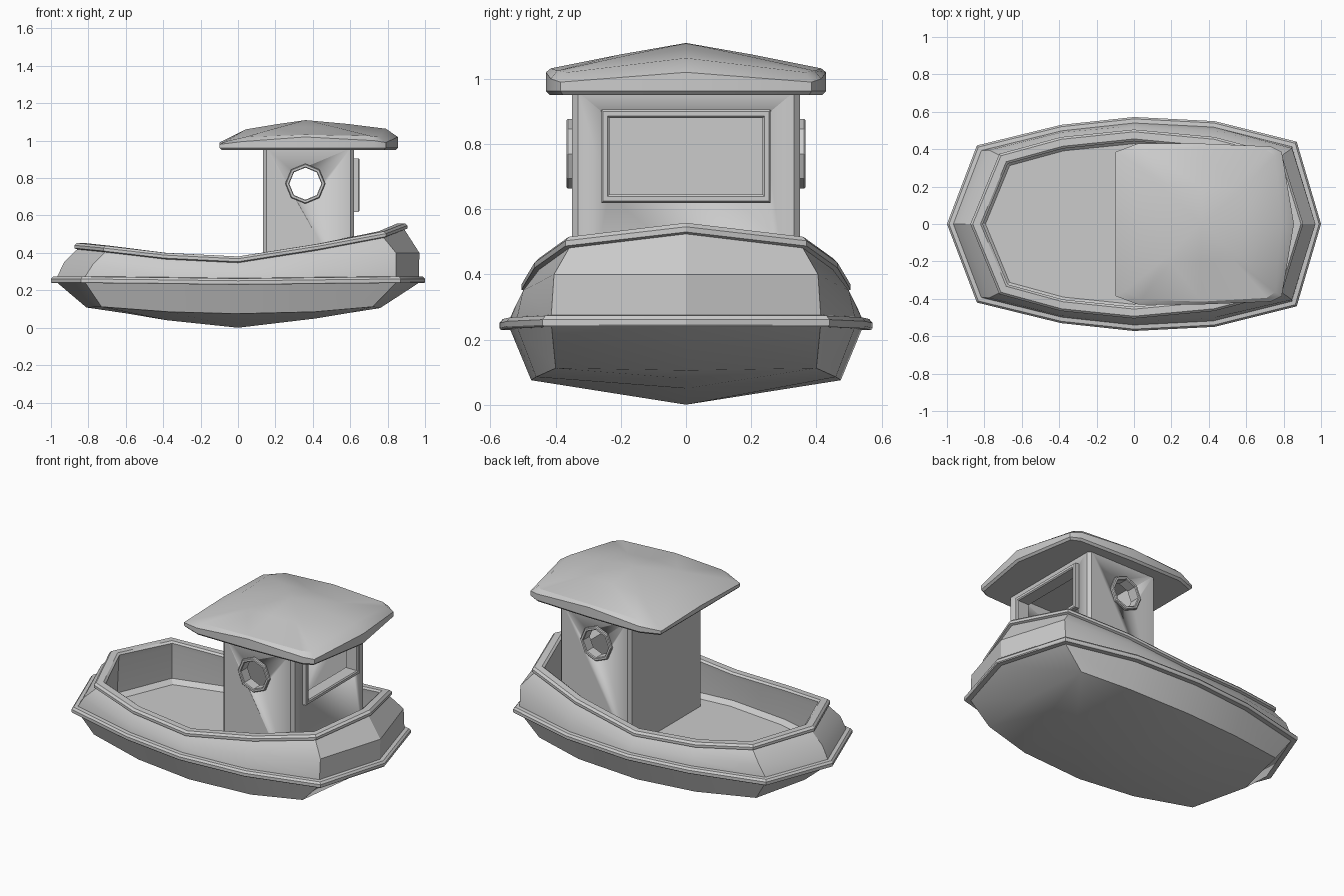
import bpy, bmesh, math
from mathutils import Vector

if "Cube" in bpy.data.objects:
    bpy.data.objects.remove(bpy.data.objects["Cube"])


def finish(bm, name, angle=30):
    bmesh.ops.remove_doubles(bm, verts=bm.verts, dist=0.0005)
    bmesh.ops.recalc_face_normals(bm, faces=bm.faces)
    me = bpy.data.meshes.new(name)
    bm.to_mesh(me)
    bm.free()
    ob = bpy.data.objects.new(name, me)
    bpy.context.collection.objects.link(ob)
    bpy.ops.object.select_all(action='DESELECT')
    ob.select_set(True)
    bpy.context.view_layer.objects.active = ob
    bpy.ops.object.shade_smooth_by_angle(angle=math.radians(angle))
    return ob


def full(half):
    """Mirror a stern-to-bow half outline into a closed ring."""
    return [Vector(p) for p in half] + [Vector((x, -y, z)) for x, y, z in half[-2:0:-1]]


def offset(ring, d, dz=0.0, z=None):
    """Push a ring outwards by d in plan, and raise it by dz or flatten it to z."""
    out, n = [], len(ring)
    for i, p in enumerate(ring):
        a = (p - ring[i - 1]).to_2d().normalized()
        b = (ring[(i + 1) % n] - p).to_2d().normalized()
        na, nb = Vector((-a.y, a.x)), Vector((-b.y, b.x))
        m = (na + nb) / (1 + na.dot(nb))
        out.append(Vector((p.x + m.x * d, p.y + m.y * d, p.z + dz if z is None else z)))
    return out


def loft(rings, name, cap_start=False, cap_end=False, closed=False, angle=30):
    bm = bmesh.new()
    vs = [[bm.verts.new(p) for p in r] for r in rings]
    n = len(vs[0])
    pairs = list(zip(vs, vs[1:])) + ([(vs[-1], vs[0])] if closed else [])
    for a, b in pairs:
        for i in range(n):
            j = (i + 1) % n
            bm.faces.new((a[i], a[j], b[j], b[i]))
    if cap_start:
        bm.faces.new(vs[0])
    if cap_end:
        bm.faces.new(vs[-1])
    bmesh.ops.dissolve_degenerate(bm, dist=0.0005, edges=bm.edges)
    return finish(bm, name, angle)


# Hull: keel, chine, rub rail, waist, rim and deck joined in one shell
keel = full([(-.81, 0, .108), (-.6, 0, .077), (-.38, 0, .04), (0, 0, 0),
             (.42, 0, .05), (.6, 0, .08), (.76, 0, .105)])
chine = full([(-.81, 0, .108), (-.73, .36, .112), (-.37, .44, .085), (0, .475, .075),
              (.41, .46, .085), (.72, .4, .112), (.76, 0, .105)])
rail = full([(-1, 0, .257), (-.84, .42, .257), (-.39, .53, .252), (0, .572, .247),
             (.43, .55, .252), (.87, .44, .257), (1, 0, .257)])
waist = full([(-.93, 0, .35), (-.775, .395, .34), (-.39, .49, .315), (0, .525, .3),
              (.43, .5, .35), (.845, .405, .4), (.97, 0, .4)])
rim = full([(-.875, 0, .425), (-.72, .375, .41), (-.39, .465, .372), (0, .505, .353),
            (.43, .465, .42), (.79, .37, .487), (.905, 0, .53)])
loft([keel, chine,
      offset(rail, -.033, -.018), offset(rail, -.004, -.018), offset(rail, 0, -.012),
      offset(rail, 0, .004), offset(rail, -.01, .016), offset(rail, -.032, .018),
      waist,
      offset(rim, -.014, -.006), offset(rim, 0, 0), offset(rim, 0, .016),
      offset(rim, -.012, .028), offset(rim, -.05, .028), offset(rim, -.062, .018),
      offset(rim, -.058, -.01), offset(rim, -.048, z=.205), offset(rim, -.075, z=.18)],
     "hull", cap_end=True)


# Cabin: hollow box with chamfered corners, a front window and two portholes
def box(x0, x1, y, z0, z1, name, ch=0.0):
    pts = [(x0, -y + ch), (x0, y - ch), (x0 + ch, y), (x1 - ch, y),
           (x1, y - ch), (x1, -y + ch), (x1 - ch, -y), (x0 + ch, -y)]
    if ch == 0:
        pts = [(x0, -y), (x0, y), (x1, y), (x1, -y)]
    return loft([[Vector((px, py, z)) for px, py in pts] for z in (z0, z1)], name, True, True)


def octagon(r, y):
    return [Vector((.36 + r * math.cos(k * math.pi / 4), y, .77 + r * math.sin(k * math.pi / 4)))
            for k in range(8)]


def rect(x, w, h):
    return [Vector((x, sy * w, .7625 + sz * h)) for sy, sz in ((-1, -1), (1, -1), (1, 1), (-1, 1))]


cabin = box(.135, .62, .35, .17, .96, "cabin", .018)
cutters = [box(.185, .57, .3, .2, .945, "room_cutter"),
           loft([rect(.5, .237, .119), rect(.7, .237, .119)], "window_cutter", True, True),
           loft([octagon(.088, -.5), octagon(.088, .5)], "porthole_cutter", True, True)]
for c in cutters:
    c.hide_render = True
    bpy.ops.object.select_all(action='DESELECT')
    cabin.select_set(True)
    bpy.context.view_layer.objects.active = cabin
    m = cabin.modifiers.new("cut", 'BOOLEAN')
    m.operation = 'DIFFERENCE'
    m.solver = 'EXACT'
    m.object = c
    # keep the cut before any smoothing modifier
    bpy.ops.object.modifier_move_to_index(modifier=m.name, index=0)
    bpy.ops.object.modifier_apply(modifier=m.name)
    bpy.data.objects.remove(c, do_unlink=True)

# Window frame
loft([rect(.61, .26, .143), rect(.644, .26, .143), rect(.65, .255, .138),
      rect(.65, .241, .123), rect(.644, .235, .117), rect(.57, .235, .117)],
     "window_frame", closed=True)

# Porthole frames
for s, side in ((-1, "front"), (1, "back")):
    loft([octagon(.107, s * .34), octagon(.107, s * .362), octagon(.102, s * .367),
          octagon(.09, s * .367), octagon(.086, s * .362), octagon(.086, s * .3)],
         "porthole_frame_" + side, closed=True)

# Roof: flat underside, thin edge and a low crown
eave = full([(-.1, 0, .95), (-.1, .385, .95), (.02, .43, .95), (.36, .43, .95),
             (.73, .415, .95), (.79, .385, .95), (.855, 0, .95)])
edge = [p.copy() for p in eave]
for p, z in zip(edge, [v.z for v in full([(0, 0, .99), (0, 1, .98), (0, 2, .995), (0, 3, 1.02),
                                          (0, 4, 1.0), (0, 5, .99), (0, 6, 1.02)])]):
    p.z = z
shoulder = full([(.04, 0, 1.06), (-.05, .36, 1.0), (.04, .405, 1.02), (.36, .415, 1.032),
                 (.71, .395, 1.025), (.755, .365, 1.02), (.79, 0, 1.064)])
crown = full([(.2, 0, 1.087), (.17, .18, 1.06), (.2, .2, 1.066), (.36, .2, 1.075),
              (.53, .19, 1.07), (.57, .18, 1.065), (.58, 0, 1.09)])
peak = [Vector((.36, 0, 1.11))] * len(eave)
loft([offset(eave, -.012), offset(eave, 0, .012), edge, shoulder, crown, peak],
     "roof", cap_start=True)
